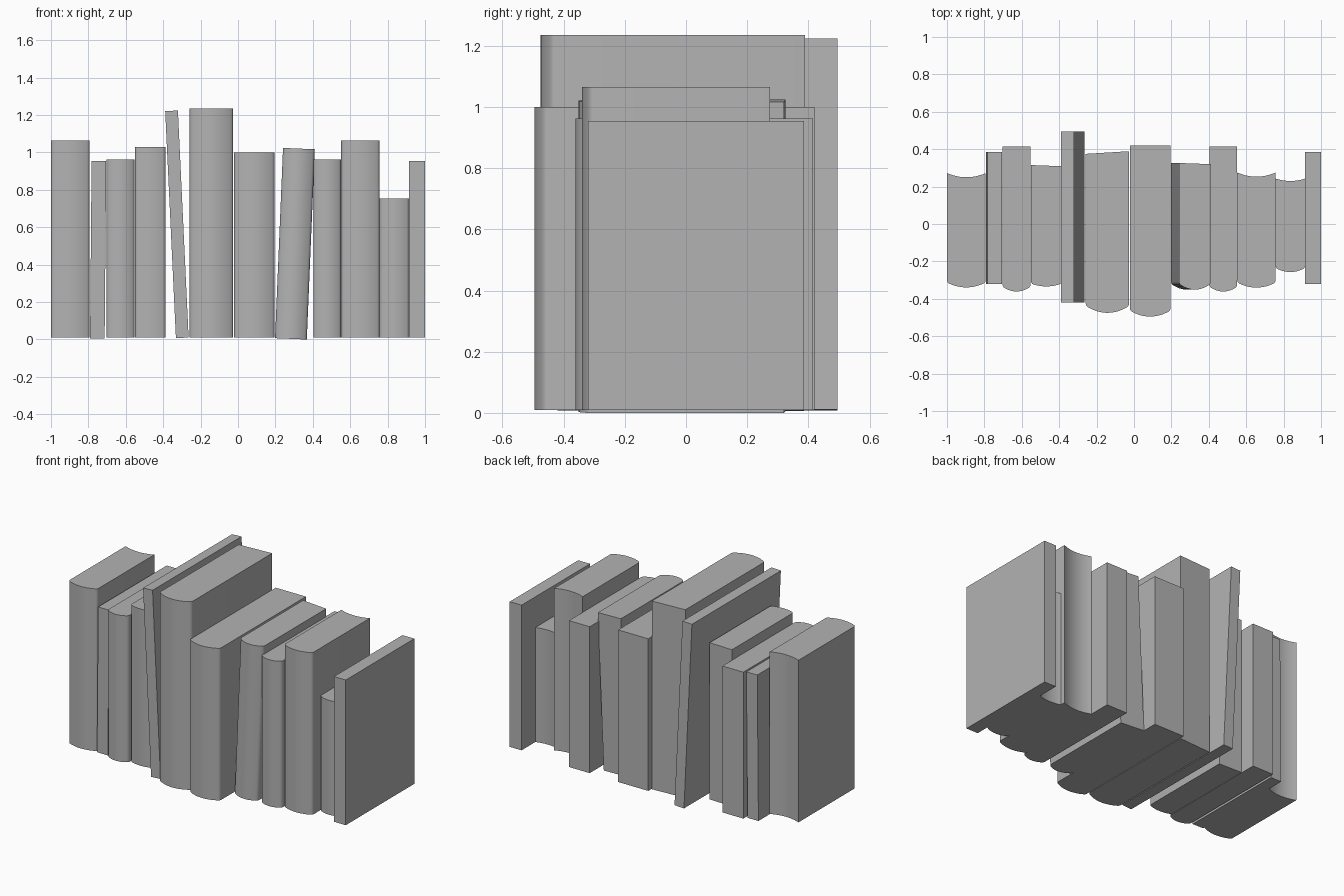
import bpy, bmesh
from math import radians

if "Cube" in bpy.data.objects:
    bpy.data.objects.remove(bpy.data.objects["Cube"])

SEG = 12  # strips across a rounded spine
CORNER = 0.012  # softening where the spine meets the covers

grey = bpy.data.materials.new("dark_grey")
grey.diffuse_color = (0.45, 0.45, 0.45, 1)
grey.use_nodes = True
grey.node_tree.nodes["Principled BSDF"].inputs["Base Color"].default_value = grey.diffuse_color


def book(name, x0, x1, z0, height, front, bulge, back, hollow=0.0, skew=0.0, lean=0.0):
    """Extrude a book outline: bulging spine at -y, flat or hollow fore-edge at +y."""
    w = x1 - x0
    ns = SEG if bulge else 1
    nb = SEG if hollow else 1
    outline = []
    for i in range(ns + 1):
        t = 2 * i / ns - 1
        outline.append((t * w / 2, front - bulge * (1 - t * t)))
    for i in range(nb + 1):
        t = 1 - 2 * i / nb
        outline.append((t * w / 2, back + skew * t - hollow * (1 - t * t)))

    bm = bmesh.new()
    base = bm.faces.new([bm.verts.new((x, y, 0)) for x, y in outline])
    top = bmesh.ops.extrude_face_region(bm, geom=[base])["geom"]
    bmesh.ops.translate(bm, vec=(0, 0, height),
                        verts=[v for v in top if isinstance(v, bmesh.types.BMVert)])
    bmesh.ops.recalc_face_normals(bm, faces=bm.faces)
    # Soften the two upright edges of a rounded spine
    if bulge:
        edges = [e for e in bm.edges
                 if all(abs(abs(v.co.x) - w / 2) < 1e-5 and v.co.y < 0 for v in e.verts)
                 and abs(e.verts[0].co.z - e.verts[1].co.z) > 0.1]
        bmesh.ops.bevel(bm, geom=edges, offset=CORNER, segments=4, profile=0.5,
                        affect='EDGES', clamp_overlap=True)
    mesh = bpy.data.meshes.new(name)
    bm.to_mesh(mesh)
    bm.free()
    mesh.materials.append(grey)

    ob = bpy.data.objects.new(name, mesh)
    bpy.context.collection.objects.link(ob)
    ob.location = ((x0 + x1) / 2, 0, z0)
    ob.rotation_euler.y = radians(lean)
    bpy.ops.object.select_all(action='DESELECT')
    ob.select_set(True)
    bpy.context.view_layer.objects.active = ob
    bpy.ops.object.shade_smooth_by_angle(angle=radians(30))


# Row of books from left to right
book("thick_book_left", -1.0, -0.793, 0.01, 1.055, -0.313, 0.026, 0.272, hollow=0.022)
book("flat_book_left", -0.791, -0.713, 0.006, 0.948, -0.32, 0, 0.385, lean=0.5)
book("narrow_book_left", -0.703, -0.553, 0.01, 0.953, -0.335, 0.026, 0.415)
book("short_deep_book", -0.551, -0.387, 0.01, 1.02, -0.318, 0.016, 0.312, skew=-0.003)
book("leaning_thin_book", -0.332, -0.264, 0.009, 1.215, -0.42, 0, 0.495, lean=-2.7)
book("tall_thick_book", -0.258, -0.026, 0.01, 1.225, -0.438, 0.037, 0.382, skew=0.007)
book("deep_book", -0.022, 0.195, 0.01, 0.99, -0.463, 0.032, 0.42)
book("leaning_thick_book", 0.198, 0.368, 0.0035, 1.018, -0.32, 0.031, 0.323, skew=-0.003, lean=2.4)
book("narrow_book_right", 0.403, 0.552, 0.01, 0.953, -0.335, 0.026, 0.415)
book("thick_book_right", 0.552, 0.757, 0.01, 1.055, -0.313, 0.027, 0.275, hollow=0.022)
book("small_book", 0.757, 0.915, 0.01, 0.745, -0.235, 0.022, 0.243, hollow=0.013)
book("flat_book_right", 0.915, 1.0, 0.01, 0.945, -0.32, 0, 0.385)
